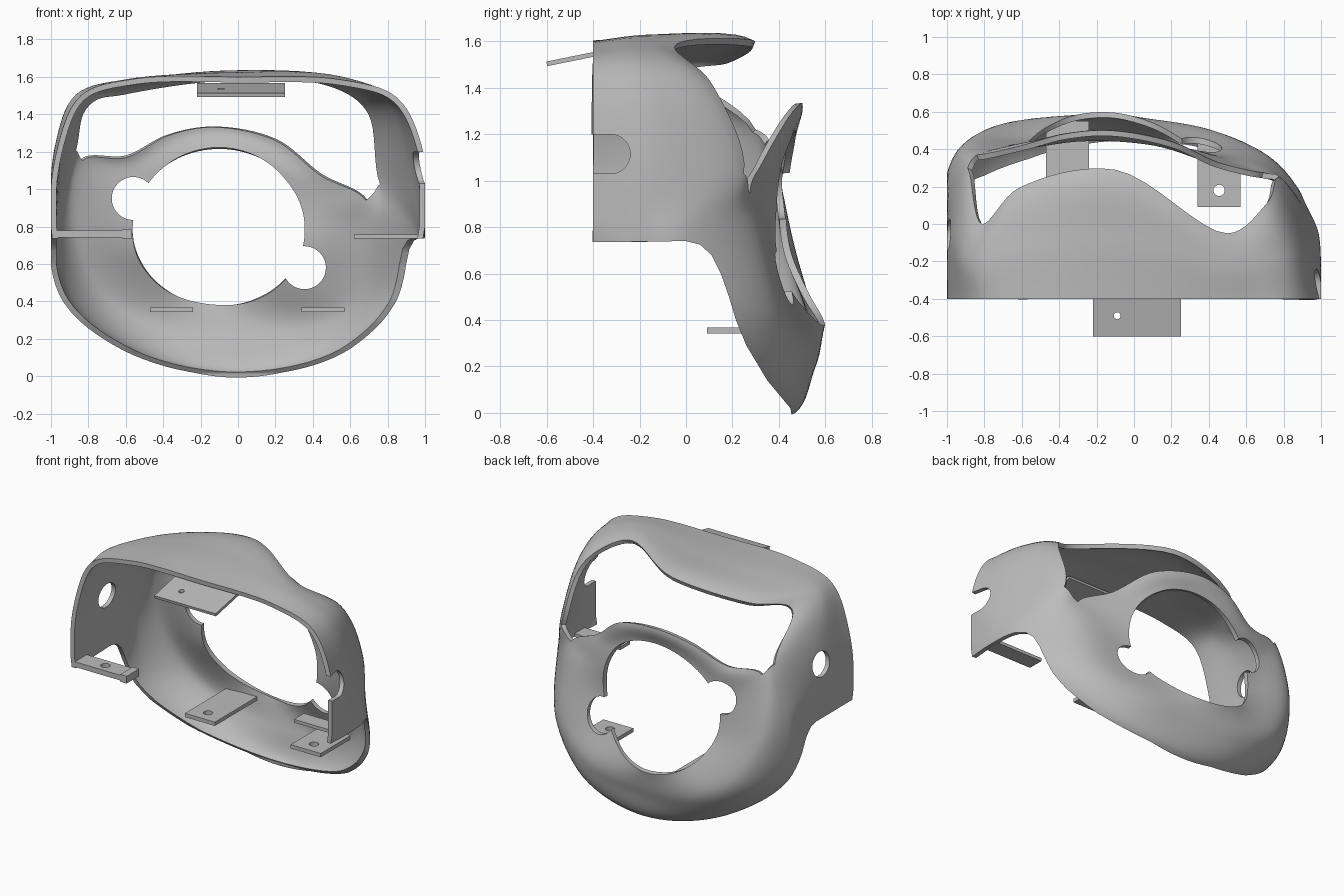
import bpy, bmesh
from math import sin, cos, pi
from mathutils import Vector, Matrix

cube = bpy.data.objects.get("Cube")
if cube:
    bpy.data.objects.remove(cube, do_unlink=True)

grey = bpy.data.materials.new("plain_grey")
grey.use_nodes = True
colour = (0.5, 0.5, 0.5, 1)
grey.diffuse_color = colour
grey.node_tree.nodes["Principled BSDF"].inputs["Base Color"].default_value = colour


def finish(name, bm):
    mesh = bpy.data.meshes.new(name)
    bm.to_mesh(mesh)
    bm.free()
    mesh.materials.append(grey)
    obj = bpy.data.objects.new(name, mesh)
    bpy.context.collection.objects.link(obj)
    return obj


def box(name, centre, size, tilt=0):
    bm = bmesh.new()
    bmesh.ops.create_cube(bm, size=1)
    place = Matrix.Translation(centre) @ Matrix.Rotation(tilt, 4, "X") @ Matrix.Diagonal((*size, 1))
    bm.transform(place)
    return finish(name, bm)


def rod(name, centre, radius, length, axis):
    bm = bmesh.new()
    bmesh.ops.create_cone(bm, cap_ends=True, segments=40, radius1=radius, radius2=radius, depth=length)
    turn = Vector((0, 0, 1)).rotation_difference(Vector(axis)).to_matrix().to_4x4()
    bm.transform(Matrix.Translation(centre) @ turn)
    return finish(name, bm)


def apply(obj, modifier):
    bpy.ops.object.select_all(action="DESELECT")
    bpy.context.view_layer.objects.active = obj
    obj.select_set(True)
    bpy.ops.object.modifier_apply(modifier=modifier.name)


def cut(obj, cutter):
    cutter.hide_render = True
    mod = obj.modifiers.new("cut", "BOOLEAN")
    mod.operation = "DIFFERENCE"
    mod.solver = "EXACT"
    mod.object = cutter
    apply(obj, mod)
    bpy.data.objects.remove(cutter, do_unlink=True)


# Centripetal spline from b to c, safe for uneven spacing
def spline(a, b, c, d, t):
    t1 = (b - a).length ** 0.5
    t2 = t1 + (c - b).length ** 0.5
    t3 = t2 + (d - c).length ** 0.5
    u = t1 + (t2 - t1) * t
    p, q, r = a.lerp(b, u / t1), b.lerp(c, t), c.lerp(d, (u - t2) / (t3 - t2))
    return p.lerp(q, u / t2).lerp(q.lerp(r, (u - t1) / (t3 - t1)), t)


def closed_curve(points, steps):
    n = len(points)
    return [spline(points[i - 1], points[i], points[(i + 1) % n], points[(i + 2) % n], s / steps)
            for i in range(n) for s in range(steps)]


def open_curve(points, steps):
    p = [2 * points[0] - points[1], *points, 2 * points[-1] - points[-2]]
    out = [spline(*p[i:i + 4], s / steps) for i in range(len(points) - 1) for s in range(steps)]
    return out + [points[-1]]


# Rear outline of the cowl, clockwise from the top
outline = ((0, 1.6), (0.55, 1.585), (0.85, 1.49), (0.99, 1.2), (1, 0.8), (0.86, 0.4), (0.5, 0.1),
           (0, 0), (-0.5, 0.1), (-0.89, 0.4), (-1, 0.8), (-0.97, 1.2), (-0.84, 1.5), (-0.55, 1.59))
rear = [Vector((x, -0.4, z)) for x, z in outline]

# Brow edge of the upper opening, continuing as the turn of the sides and chin
brow = [Vector(p) for p in (
    (-0.1, 0.29, 1.605), (0.5, -0.05, 1.575), (0.71, 0.11, 1.42), (0.78, 0.25, 1.03),
    (0.97, 0.0, 0.75), (0.84, 0.22, 0.39), (0.5, 0.4, 0.1), (0, 0.47, 0),
    (-0.5, 0.42, 0.1), (-0.9, 0.34, 0.4), (-1, 0.27, 0.8), (-0.89, 0.3, 1.22),
    (-0.81, 0, 1.47), (-0.62, 0.19, 1.53))]

# Lower edge of the upper opening, continuing as the middle of the face
face = [Vector(p) for p in (
    (-0.13, 0.5, 1.335), (0.2, 0.44, 1.27), (0.45, 0.33, 1.08), (0.69, 0.275, 0.945),
    (0.72, 0.31, 0.72), (0.66, 0.4, 0.42), (0.38, 0.51, 0.25), (0, 0.55, 0.2),
    (-0.42, 0.56, 0.24), (-0.72, 0.53, 0.42), (-0.9, 0.43, 0.8), (-0.84, 0.37, 1.16),
    (-0.6, 0.42, 1.18), (-0.38, 0.48, 1.29))]

# Rim of the round opening
depth = (0.47, 0.45, 0.41, 0.39, 0.39, 0.45, 0.54, 0.595, 0.585, 0.52, 0.45, 0.43, 0.45, 0.47)
rim = [Vector((-0.1 + 0.465 * sin(2 * pi * i / 14), y, 0.795 + 0.42 * cos(2 * pi * i / 14)))
       for i, y in enumerate(depth)]

# Gentle bulge between the rear outline and the brow
bulge = []
for a, b in zip(rear, brow):
    m = (a + b) / 2
    bulge.append(Vector((max(-1, min(1, m.x * 1.05)), m.y, 0.85 + (m.z - 0.85) * 1.03)))

# Lofted skin, leaving the upper opening free
N = 8
rings = [closed_curve(r, N) for r in (rear, bulge, brow, face, rim)]
columns = [open_curve(list(c), N) for c in zip(*rings)]
bm = bmesh.new()
grid = [[bm.verts.new((max(-1, min(1, p.x)), p.y, p.z)) for p in c] for c in columns]
count = len(grid)
for i in range(count):
    for j in range(len(grid[0]) - 1):
        if 2 * N <= j < 3 * N and (i < 3 * N or i >= 11 * N):
            continue
        k = (i + 1) % count
        bm.faces.new((grid[i][j], grid[k][j], grid[k][j + 1], grid[i][j + 1]))
bmesh.ops.delete(bm, geom=[v for v in bm.verts if not v.link_faces], context="VERTS")
cowl = finish("cowl_shell", bm)
wall = cowl.modifiers.new("wall", "SOLIDIFY")
wall.thickness = 0.03
wall.offset = -1
apply(cowl, wall)

# Trim the lower rear along the side profile
profile = [(-1, 0.735), (-0.4, 0.735), (0, 0.74), (0.06, 0.725), (0.11, 0.68), (0.15, 0.6),
           (0.185, 0.5), (0.215, 0.4), (0.26, 0.29), (0.35, 0.14), (0.45, 0.02), (0.47, -0.1),
           (0.47, -1), (-1, -1)]
bm = bmesh.new()
side = bm.faces.new([bm.verts.new((-2, y, z)) for y, z in profile])
grown = bmesh.ops.extrude_face_region(bm, geom=[side])["geom"]
bmesh.ops.translate(bm, vec=(4, 0, 0), verts=[g for g in grown if isinstance(g, bmesh.types.BMVert)])
bmesh.ops.recalc_face_normals(bm, faces=bm.faces)
cut(cowl, finish("trim_cutter", bm))

# Notches of the round opening, side hole and side slot
cut(cowl, rod("notch_cutter", (-0.56, 0.5, 0.95), 0.115, 0.6, (0, 1, 0)))
cut(cowl, rod("notch_cutter", (0.355, 0.5, 0.58), 0.115, 0.6, (0, 1, 0)))
cut(cowl, rod("hole_cutter", (-1, -0.06, 1.11), 0.085, 0.5, (1, 0, 0)))
cut(cowl, rod("slot_cutter", (1, -0.325, 1.115), 0.085, 0.5, (1, 0, 0)))
cut(cowl, box("slot_cutter", (1, -0.475, 1.115), (0.5, 0.3, 0.168)))

bpy.ops.object.select_all(action="DESELECT")
bpy.context.view_layer.objects.active = cowl
cowl.select_set(True)
bpy.ops.object.shade_smooth_by_angle(angle=pi / 5)


# Mounting tabs, drilled with screw holes
def tab(name, centre, size, hole, radius, tilt=0):
    plate = box(name, centre, size, tilt)
    cut(plate, rod("drill", (*hole, centre[2]), radius, 0.3, (0, 0, 1)))


tab("top_tab", (0.015, -0.467, 1.53), (0.47, 0.27, 0.02), (-0.09, -0.49), 0.018, 0.2)
tab("lower_right_tab", (-0.355, 0.32, 0.355), (0.23, 0.46, 0.026), (-0.355, 0.18), 0.03)
tab("lower_left_tab", (0.455, 0.265, 0.355), (0.23, 0.35, 0.026), (0.455, 0.18), 0.03)
tab("side_right_tab", (-0.79, -0.335, 0.76), (0.4, 0.13, 0.036), (-0.78, -0.335), 0.03)
box("side_right_tab_end", (-0.595, -0.335, 0.76), (0.05, 0.135, 0.05))
box("side_left_tab", (0.8, -0.22, 0.746), (0.36, 0.11, 0.022))
